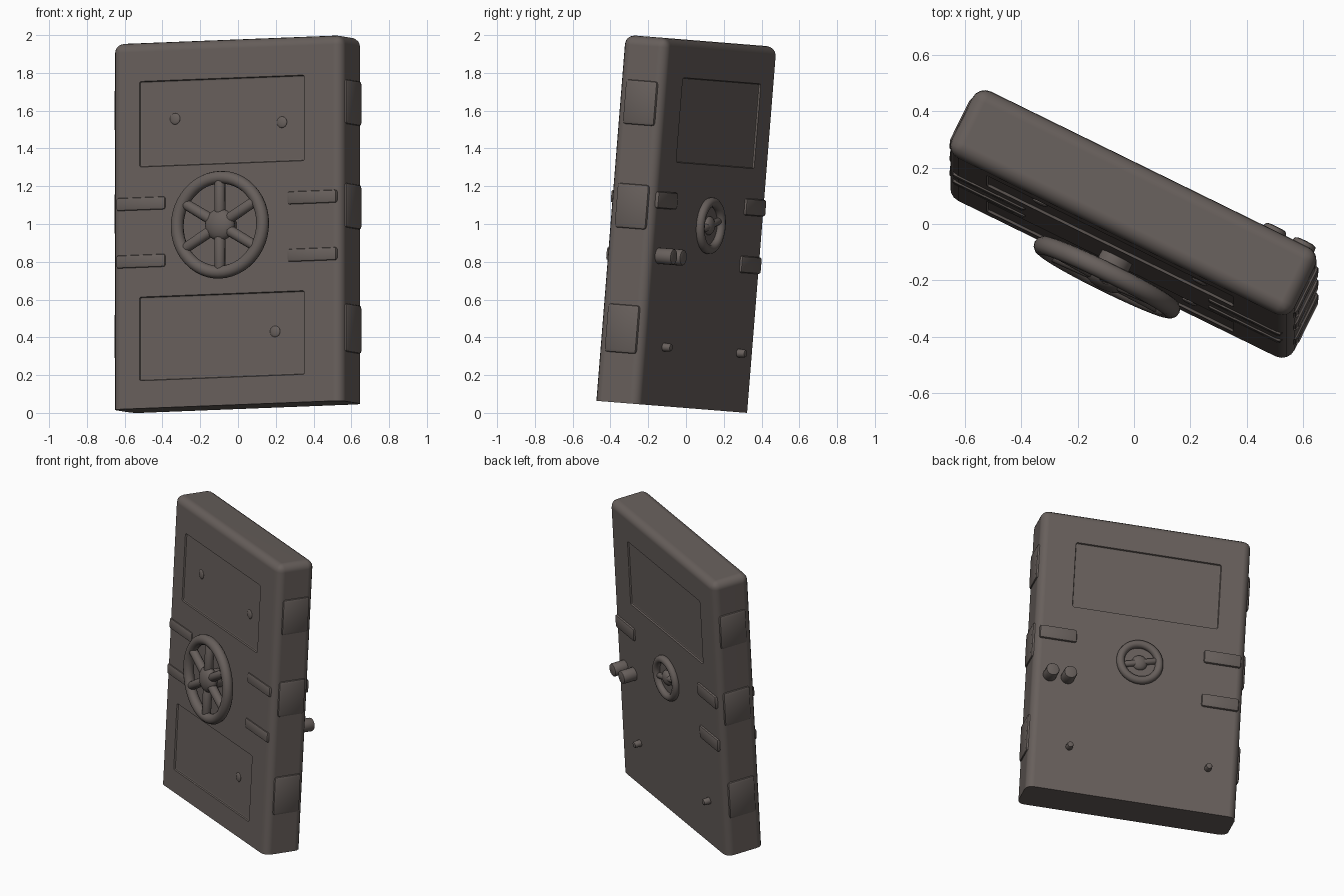
import bpy, bmesh, math
from mathutils import Matrix, Vector

if "Cube" in bpy.data.objects:
    bpy.data.objects.remove(bpy.data.objects["Cube"])

# Leaning, turned door frame: u = width, n = towards back, w = up
w = Vector((0, 0.08, 1)).normalized()
u = Vector((1, -0.49, 0.0392)).normalized()
n = w.cross(u)
M = Matrix((u, n, w)).transposed().to_4x4()
M.translation = (0, 0, 1)

iron = bpy.data.materials.new("dark_brown_iron")
iron.diffuse_color = (0.135, 0.114, 0.105, 1)
iron.use_nodes = True
iron.node_tree.nodes["Principled BSDF"].inputs["Base Color"].default_value = iron.diffuse_color
parts = []


def finish(name, bm, angle=40, helper=False):
    bmesh.ops.recalc_face_normals(bm, faces=bm.faces)
    me = bpy.data.meshes.new(name)
    bm.to_mesh(me)
    bm.free()
    me.materials.append(iron)
    ob = bpy.data.objects.new(name, me)
    bpy.context.collection.objects.link(ob)
    ob.matrix_world = M
    bpy.context.view_layer.objects.active = ob
    bpy.ops.object.select_all(action='DESELECT')
    ob.select_set(True)
    bpy.ops.object.shade_smooth_by_angle(angle=math.radians(angle))
    if helper:
        ob.hide_render = True
        ob.hide_viewport = True
    parts.append(ob)
    return ob


def box(name, x, y, z, bevel=0.015, seg=2, keep_bottom=False, helper=False):
    bm = bmesh.new()
    size = [b - a for a, b in (x, y, z)]
    mid = [(a + b) / 2 for a, b in (x, y, z)]
    bmesh.ops.create_cube(bm, size=1, matrix=Matrix.Translation(mid) @ Matrix.Diagonal((*size, 1)))
    edges = [e for e in bm.edges if not (keep_bottom and all(v.co.z < mid[2] for v in e.verts))]
    bmesh.ops.bevel(bm, geom=edges, offset=bevel, segments=seg, profile=0.5, affect='EDGES')
    ob = finish(name, bm, helper=helper)
    return ob


def rod(name, p, q, r1, r2=None, sides=20):
    p, q = Vector(p), Vector(q)
    bm = bmesh.new()
    rot = (q - p).to_track_quat('Z', 'Y').to_matrix().to_4x4()
    bmesh.ops.create_cone(bm, cap_ends=True, segments=sides, radius1=r1, radius2=r2 or r1,
                          depth=(q - p).length, matrix=Matrix.Translation((p + q) / 2) @ rot)
    caps = [e for e in bm.edges if any(len(f.verts) > 4 for f in e.link_faces)]
    bmesh.ops.bevel(bm, geom=caps, offset=r1 * 0.25, segments=2, profile=0.5, affect='EDGES')
    return finish(name, bm)


def ring(name, y, z, major, minor, N=48, K=12):
    bm = bmesh.new()
    rows = []
    for i in range(N):
        t = 2 * math.pi * i / N
        row = []
        for k in range(K):
            s = 2 * math.pi * k / K
            r = major + minor * math.cos(s)
            row.append(bm.verts.new((r * math.cos(t), y + minor * math.sin(s), z + r * math.sin(t))))
        rows.append(row)
    for i in range(N):
        for k in range(K):
            a, b = rows[i], rows[(i + 1) % N]
            bm.faces.new((a[k], b[k], b[(k + 1) % K], a[(k + 1) % K]))
    return finish(name, bm, 180)


def ball(name, c, r, flat):
    bm = bmesh.new()
    bmesh.ops.create_uvsphere(bm, u_segments=24, v_segments=12, radius=r,
                              matrix=Matrix.Translation(c) @ Matrix.Diagonal((1, flat, 1, 1)))
    return finish(name, bm, 180)


# Door slab with shallow sunken panels
T, W, H = 0.132, 0.677, 0.972
slab = box("door_slab", (-W, W), (-T, T), (-H, H), 0.05, 4, keep_bottom=True)
cutters = [
    box("front_upper_panel_cutter", (-0.515, 0.46), (-0.3, -T + 0.013), (0.31, 0.765), 0.012, helper=True),
    box("front_lower_panel_cutter", (-0.515, 0.46), (-0.3, -T + 0.013), (-0.825, -0.38), 0.012, helper=True),
    box("back_upper_panel_cutter", (-0.49, 0.45), (T - 0.013, 0.3), (0.32, 0.77), 0.012, helper=True),
]
for c in cutters:
    m = slab.modifiers.new(c.name, 'BOOLEAN')
    m.object = c
    m.operation = 'DIFFERENCE'
    m.solver = 'EXACT'
wn = slab.modifiers.new("even_shading", 'WEIGHTED_NORMAL')
wn.keep_sharp = True
wn.weight = 100

# Locking bars on front and back faces
for c in (0.115, -0.19):
    for s in (-1, 1):
        x = sorted((s * 0.36, s * 0.65))
        box("front_locking_bar", x, (-T - 0.009, -T + 0.03), (c - 0.035, c + 0.035), 0.012)
        x = sorted((s * 0.41, s * 0.65))
        if s < 0 or c > 0:
            box("back_locking_bar", x, (T - 0.03, T + 0.014), (c - 0.045, c + 0.045), 0.014)

# Hinge blocks on both narrow sides
for s in (-1, 1):
    for c, h in ((0.62, 0.12), (0.07, 0.12), (-0.58, 0.13)):
        x = sorted((s * (W - 0.06), s * (W + 0.012)))
        box("side_hinge_block", x, (-0.09, 0.1), (c - h, c + h), 0.018)

# Front hand wheel
WY, WZ = -0.212, -0.02
ring("front_wheel_rim", WY, WZ, 0.252, 0.034)
ball("front_wheel_hub", (0, WY, WZ), 0.085, 0.55)
rod("front_wheel_axle", (0, -T + 0.03, WZ), (0, WY, WZ), 0.06)
for i in range(6):
    t = math.radians(30 + 60 * i)
    d = Vector((math.cos(t), 0, math.sin(t)))
    o = Vector((0, WY, WZ))
    rod("front_wheel_spoke", o + d * 0.04, o + d * 0.25, 0.03, 0.028, 12)

# Back hand wheel, close to the face
ring("back_wheel_rim", T + 0.01, 0, 0.125, 0.026)
ball("back_wheel_hub", (0, T, 0), 0.05, 0.6)
rod("back_wheel_bar", (-0.11, T + 0.005, 0.03), (0.11, T + 0.005, -0.03), 0.02, sides=12)

# Back handle pegs and small studs
for x in (0.57, 0.455):
    rod("back_handle_peg", (x, T - 0.03, -0.18), (x, 0.225, -0.18), 0.043)
for x in (0.42, -0.476):
    rod("back_lower_stud", (x, T - 0.02, -0.66), (x, T + 0.045, -0.66), 0.024, 0.02, 12)

# Small bumps on the front panels
for x, z in ((-0.31, 0.56), (0.32, 0.52), (0.28, -0.59)):
    ball("front_panel_bump", (x, -T + 0.013, z), 0.03, 0.3)

# Centre the door and rest it on the ground
bpy.context.view_layer.update()
pts = [o.matrix_world @ v.co for o in parts if not o.hide_render for v in o.data.vertices]
lo = [min(p[i] for p in pts) for i in range(3)]
hi = [max(p[i] for p in pts) for i in range(3)]
shift = Vector((-(lo[0] + hi[0]) / 2, -(lo[1] + hi[1]) / 2, -lo[2]))
for o in parts:
    o.matrix_world = Matrix.Translation(shift) @ M
